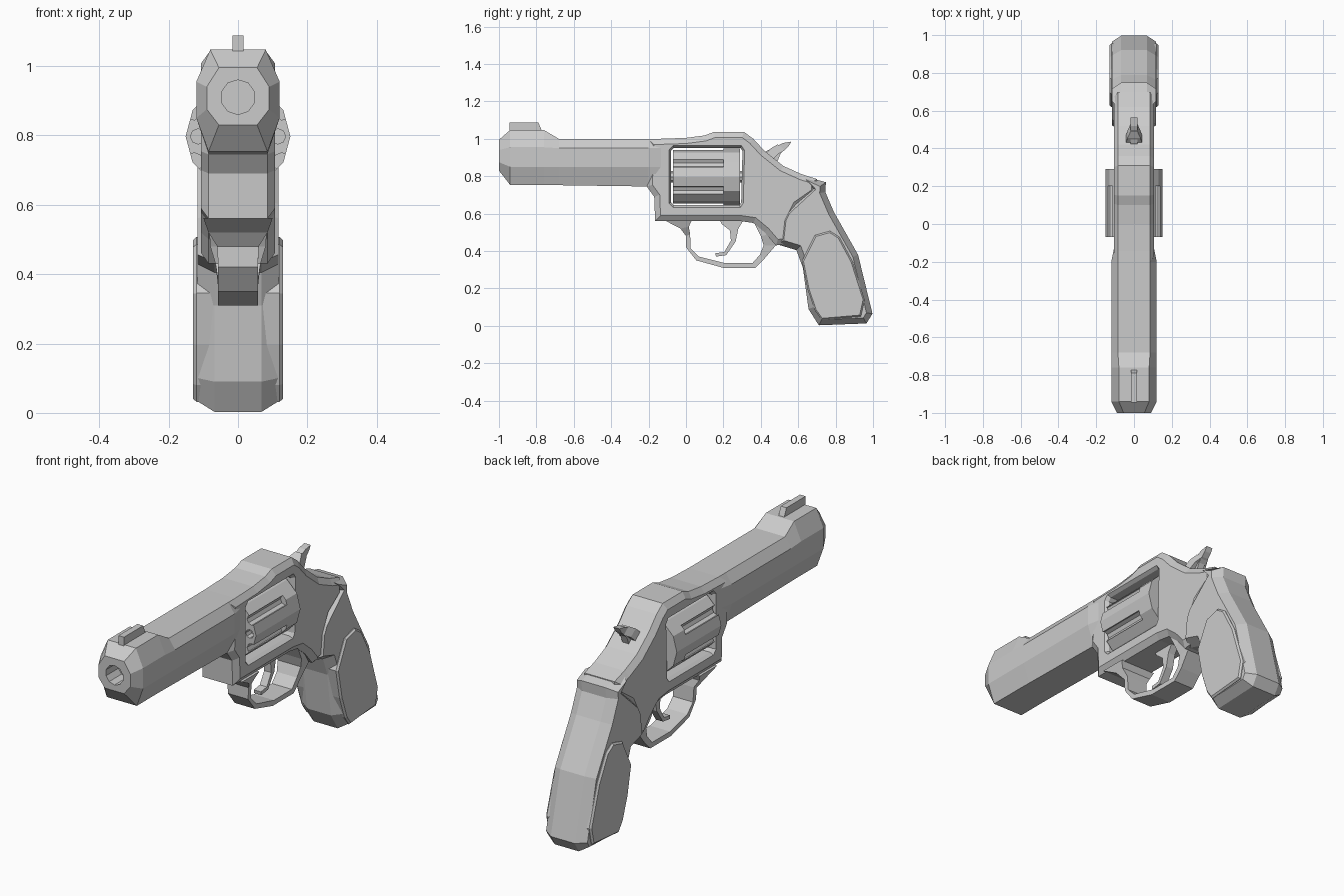
import bpy, bmesh, math
from mathutils import Matrix, Vector

if "Cube" in bpy.data.objects:
    bpy.data.objects.remove(bpy.data.objects["Cube"])


def finish(name, bm):
    bmesh.ops.recalc_face_normals(bm, faces=bm.faces)
    mesh = bpy.data.meshes.new(name)
    bm.to_mesh(mesh)
    bm.free()
    ob = bpy.data.objects.new(name, mesh)
    bpy.context.collection.objects.link(ob)
    return ob


def loft(name, rings):
    """Skin a row of closed rings and cap both ends."""
    bm = bmesh.new()
    rows = [[bm.verts.new(p) for p in ring] for ring in rings]
    n = len(rows[0])
    for a, b in zip(rows, rows[1:]):
        for i in range(n):
            j = (i + 1) % n
            bm.faces.new((a[i], a[j], b[j], b[i]))
    bm.faces.new(rows[0])
    bm.faces.new(rows[-1])
    return finish(name, bm)


def shrink(profile, d):
    """Mitred inward offset of a closed 2D outline."""
    pts = [Vector(p) for p in profile]
    n = len(pts)
    area = sum(pts[i - 1].x * pts[i].y - pts[i].x * pts[i - 1].y for i in range(n))
    sign = 1 if area > 0 else -1
    out = []
    for i, p in enumerate(pts):
        e1, e2 = (p - pts[i - 1]).normalized(), (pts[(i + 1) % n] - p).normalized()
        n1, n2 = Vector((-e1.y, e1.x)) * sign, Vector((-e2.y, e2.x)) * sign
        m = (n1 + n2).normalized()
        out.append(p + m * d * min(1 / max(m.dot(n1), .1), 1.6))
    return out


def slab(name, profile, half, rim=None, inset=0.0):
    """Side profile (y, z) extruded across x; rim < half gives chamfered edges."""
    if rim is None:
        layers = [(-half, profile), (half, profile)]
    else:
        small = shrink(profile, inset)
        layers = [(-half, small), (-rim, profile), (rim, profile), (half, small)]
    return loft(name, [[(x, p[0], p[1]) for p in pts] for x, pts in layers])


def rods(name, specs, sides):
    """Cylinders along y: (x, z, radius, y0, y1)."""
    bm = bmesh.new()
    for x, z, r, y0, y1 in specs:
        m = Matrix.Translation((x, (y0 + y1) / 2, z)) @ Matrix.Rotation(math.pi / 2, 4, 'X')
        bmesh.ops.create_cone(bm, cap_ends=True, segments=sides, radius1=r,
                              radius2=r, depth=y1 - y0, matrix=m)
    return finish(name, bm)


def cut(ob, cutter):
    cutter.hide_render = True
    mod = ob.modifiers.new("cut", 'BOOLEAN')
    mod.operation, mod.solver, mod.object = 'DIFFERENCE', 'EXACT', cutter
    bpy.context.view_layer.objects.active = ob
    bpy.ops.object.modifier_apply(modifier=mod.name)
    bpy.data.objects.remove(cutter)


# Barrel: eight-sided sections (y, top w, top z, side w, hi z, lo z, bottom w, bottom z)
def octagon(y, t, top, w, hi, lo, b, bot):
    half = [(t, top), (w, hi), (w, lo), (b, bot)]
    return [(x, y, z) for x, z in half] + [(-x, y, z) for x, z in reversed(half)]


barrel = loft("barrel", [octagon(*s) for s in (
    (-1.0, .055, .995, .09, .94, .875, .055, .83),
    (-.94, .08, 1.047, .12, .955, .85, .085, .753),
    (-.76, .08, 1.047, .12, .955, .85, .085, .753),
    (-.68, .085, 1.0, .12, .95, .85, .085, .752),
    (-.2, .085, 1.0, .12, .95, .85, .085, .745),
    (-.1, .085, 1.0, .1, .95, .85, .085, .745))])
cut(barrel, rods("bore_cutter", [(0, .91, .05, -1.1, -.9)], 10))

# Front sight
slab("front_sight", [(-.945, 1.03), (-.945, 1.088), (-.79, 1.088), (-.765, 1.03)], .016)

# Frame with the flared open window
frame = slab("frame", [
    (-.2, .998), (0, 1.005), (.1, 1.018), (.15, 1.037), (.31, 1.037), (.36, 1.0),
    (.42, .935), (.52, .855), (.62, .81), (.70, .785), (.70, .71), (.6, .64), (.56, .56),
    (.55, .44), (.48, .43), (.42, .5), (.36, .55), (.29, .56), (-.165, .56),
    (-.17, .69), (-.21, .745)], .107, .085, .03)
cut(frame, slab("window_cutter", [
    (-.08, .66), (-.065, .645), (.285, .645), (.295, .66), (.302, .935),
    (.29, .952), (-.065, .952), (-.08, .935)], .15, .09, -.04))

# Fluted cylinder and its axle
ZC = .797
drum = rods("cylinder", [(0, ZC, .151, -.07, .29)], 12)
around = [(math.cos(a), math.sin(a)) for a in (math.radians(30 * k) for k in range(12))]
cuts = [(.146 * c, ZC + .146 * s, .026, -.12, .2) for c, s in around[1::2]]
cuts += [(.115 * c, ZC + .115 * s, .022, -.12, -.03) for c, s in around[0::2]]
cut(drum, rods("flute_cutter", cuts, 8))
rods("axle", [(0, ZC, .03, -.11, .33)], 8)

# Trigger guard: outer y, z, inner y, z, half width
guard = [(-.11, .562, .03, .562, .1), (-.03, .52, .015, .53, .085), (0, .48, .022, .49, .06),
         (.0, .42, .025, .415, .057), (.055, .35, .07, .37, .057), (.2, .31, .21, .335, .057),
         (.37, .31, .355, .335, .057), (.42, .36, .395, .38, .057),
         (.48, .43, .415, .43, .065), (.5, .5, .4, .48, .08), (.45, .56, .36, .56, .085)]
loft("trigger_guard", [[(-w, a, b), (w, a, b), (w, c, d), (-w, c, d)]
                       for a, b, c, d, w in guard])

# Trigger
slab("trigger", [(.18, .57), (.19, .545), (.235, .51), (.24, .455), (.205, .395),
                 (.157, .388), (.16, .37), (.215, .378), (.265, .45), (.28, .52),
                 (.31, .57)], .02)

# Hammer and its wider spur
slab("hammer", [(.38, .9), (.43, .935), (.475, .955), (.52, .978), (.563, .985),
                (.55, .962), (.505, .92), (.485, .87), (.47, .82)], .018)
loft("hammer_spur", [[(-w, y - .02, z), (w, y - .02, z), (w, y + .02, z - .03),
                      (-w, y + .02, z - .03)]
                     for w, y, z in ((.042, .45, .925), (.034, .475, .95), (.018, .51, .97))])

# Grip and raised side panels
slab("grip", [
    (.61, .805), (.655, .735), (.53, .62), (.505, .57), (.49, .435), (.59, .405), (.625, .31),
    (.655, .09), (.71, .003), (.965, .013), (.997, .065), (.92, .38), (.79, .61),
    (.745, .715), (.748, .768)], .117, .068, .03)
slab("grip_panels", [
    (.62, .345), (.69, .485), (.77, .507), (.82, .475), (.89, .345), (.955, .14),
    (.935, .05), (.725, .032), (.69, .08), (.65, .195)], .129, .12, .008)
